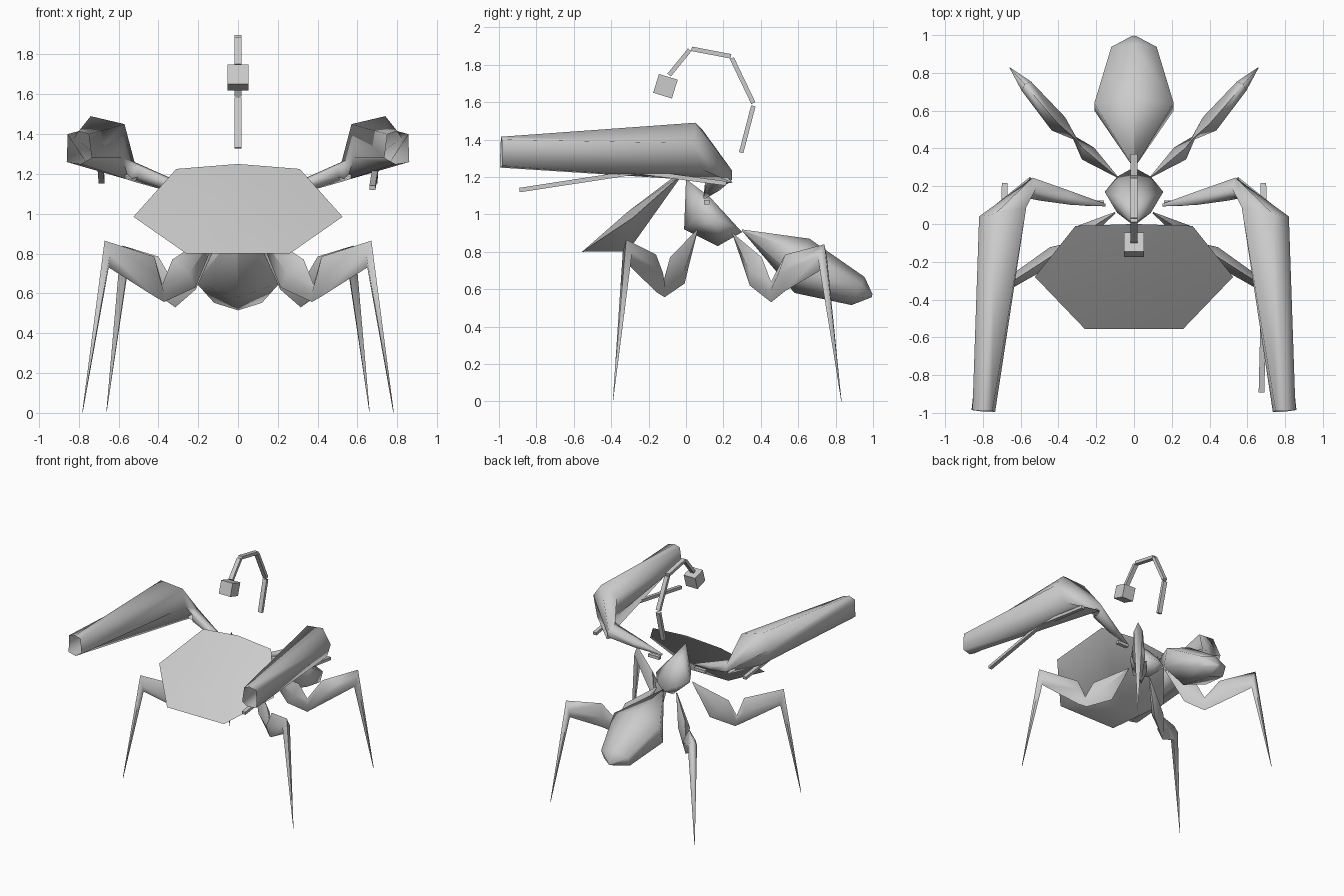
import bpy, bmesh, math
from mathutils import Vector, Matrix

cube = bpy.data.objects.get("Cube")
if cube:
    bpy.data.objects.remove(cube, do_unlink=True)

grey = bpy.data.materials.new("plain_grey")
grey.use_nodes = True
grey.diffuse_color = (0.6, 0.6, 0.6, 1)
grey.node_tree.nodes["Principled BSDF"].inputs["Base Color"].default_value = (0.6, 0.6, 0.6, 1)


def finish(name, bm, angle):
    bmesh.ops.recalc_face_normals(bm, faces=bm.faces)
    mesh = bpy.data.meshes.new(name)
    bm.to_mesh(mesh)
    bm.free()
    mesh.materials.append(grey)
    mesh.shade_smooth()
    mesh.set_sharp_from_angle(angle=math.radians(angle))
    obj = bpy.data.objects.new(name, mesh)
    bpy.context.collection.objects.link(obj)
    return obj


def hull(name, points):
    """Convex body from half its points; the other half is mirrored in x."""
    bm = bmesh.new()
    for x, y, z in points:
        bm.verts.new((x, y, z))
        if x:
            bm.verts.new((-x, y, z))
    bmesh.ops.convex_hull(bm, input=bm.verts)
    return finish(name, bm, 100)


def loft(name, rings, side=1, open_end=False, angle=55):
    """Skin a row of equal-sized rings; a side of -1 mirrors it in x."""
    bm = bmesh.new()
    rows = [[bm.verts.new((p[0] * side, p[1], p[2])) for p in r] for r in rings]
    n = len(rows[0])
    for a, b in zip(rows, rows[1:]):
        for i in range(n):
            j = (i + 1) % n
            bm.faces.new((a[i], a[j], b[j], b[i]))
    bm.faces.new(rows[0])
    if not open_end:
        bm.faces.new(rows[-1])
    bmesh.ops.remove_doubles(bm, verts=bm.verts, dist=0.0005)
    return finish(name, bm, angle)


def rod(name, a, b, width=0.03, depth=0.024):
    """Thin square bar between two points."""
    a, b = Vector(a), Vector(b)
    d = (b - a).normalized()
    u = Vector((1, 0, 0)) if abs(d.x) < 0.9 else Vector((0, 1, 0))
    v = d.cross(u).normalized()
    u = v.cross(d)
    ring = [u * sx * width / 2 + v * sy * depth / 2
            for sx, sy in ((-1, -1), (1, -1), (1, 1), (-1, 1))]
    return loft(name, [[p + r for r in ring] for p in (a, b)], angle=30)


# Shield-like head with a gently domed front
hull("head", [(0, 0, 1.25), (0.31, -0.01, 1.225), (0.525, -0.28, 0.985),
              (0.26, -0.556, 0.80), (0.17, -0.31, 0.803), (0.14, -0.31, 1.015)])

# Thorax
hull("thorax", [(0, 0, 1.19), (0, -0.01, 0.92), (0.155, 0.17, 0.97), (0.09, 0.25, 0.94),
                (0.09, 0.06, 1.0), (0, 0.17, 0.83), (0, 0.30, 0.905), (0.04, 0.13, 1.09)])


# Abdomen, lofted from (y, z, half width, half height, lean) stations
def hexagon(y, z, w, h, lean):
    angles = [math.tau * k / 6 + math.pi / 6 for k in range(6)]
    return [(w * math.cos(t) / math.cos(math.pi / 6), y + lean * math.sin(t),
             z + h * math.sin(t)) for t in angles]


loft("abdomen", [hexagon(0.30, 0.915, 0.004, 0.004, 0),
                 hexagon(0.62, 0.725, 0.21, 0.145, 0.04),
                 hexagon(0.92, 0.59, 0.12, 0.075, 0.035),
                 hexagon(0.995, 0.565, 0.01, 0.008, 0.002)], angle=100)


# Legs: stations of (x, y, top z, bottom z, half thickness, bottom set-back)
front_leg = [(0.10, 0.06, 0.92, 0.91, 0.004, 0), (0.33, -0.085, 0.77, 0.63, 0.045, 0.14),
             (0.38, -0.12, 0.645, 0.557, 0.01, 0.01), (0.42, -0.16, 0.785, 0.585, 0.045, 0),
             (0.67, -0.32, 0.865, 0.73, 0.03, 0.025), (0.78, -0.39, 0.02, 0.0, 0.001, 0)]
rear_leg = [(0.09, 0.25, 0.90, 0.89, 0.004, 0), (0.275, 0.405, 0.77, 0.62, 0.045, 0.09),
            (0.315, 0.455, 0.64, 0.53, 0.01, 0), (0.40, 0.53, 0.785, 0.59, 0.05, 0),
            (0.58, 0.74, 0.84, 0.70, 0.035, 0.03), (0.66, 0.83, 0.02, 0.0, 0.001, 0)]


def leg(name, stations, side):
    run = (Vector(stations[-1][:2]) - Vector(stations[0][:2])).normalized()
    nx, ny = -run.y, run.x
    rings = []
    for x, y, top, bottom, t, back in stations:
        mid = (top + bottom) / 2
        mx, my = x - run.x * back / 2, y - run.y * back / 2
        rings.append([(x, y, top), (mx + nx * t, my + ny * t, mid),
                      (x - run.x * back, y - run.y * back, bottom),
                      (mx - nx * t, my - ny * t, mid)])
    loft(name, rings, side, angle=75)


# Arms: shoulder, slim upper arm, broad elbow and open forearm end
def ring_around(c, rx, ry, rz):
    return [(c[0] + rx * math.sin(t), c[1] + ry * math.sin(t), c[2] + rz * math.cos(t))
            for t in (math.tau * k / 6 for k in range(6))]


arm = [ring_around((0.15, 0.10, 1.09), 0.0, -0.008, 0.008),
       ring_around((0.34, 0.14, 1.145), -0.01, -0.045, 0.035),
       ring_around((0.52, 0.185, 1.21), -0.02, -0.07, 0.05),
       [(0.57, 0.09, 1.45), (0.58, 0.14, 1.28), (0.55, 0.25, 1.17),
        (0.75, 0.09, 1.24), (0.82, 0.04, 1.38), (0.74, 0.05, 1.49)],
       [(0.75, -0.99, 1.40), (0.735, -0.995, 1.28), (0.79, -0.995, 1.25),
        (0.86, -0.985, 1.26), (0.855, -0.985, 1.40), (0.80, -0.99, 1.415)]]

for side, word in ((1, "left"), (-1, "right")):
    leg("front_leg_" + word, front_leg, side)
    leg("rear_leg_" + word, rear_leg, side)
    loft("arm_" + word, arm, side, open_end=True, angle=110)
    rod("arm_rod_" + word, (0.685 * side, 0.215, 1.165), (0.69 * side, -0.27, 1.23))
    rod("shoulder_pin_" + word, (0.16 * side, 0.11, 1.065), (0.26 * side, 0.11, 1.065))

# Long forward rod on the left arm only
rod("arm_rod_tip_left", (0.69, -0.27, 1.225), (0.675, -0.89, 1.13))

# Floating curved stalk of separate bars
stalk = [((0.295, 1.33), (0.36, 1.58)), ((0.36, 1.595), (0.245, 1.835)),
         ((0.24, 1.845), (0.03, 1.885)), ((0.02, 1.88), (-0.09, 1.745))]
for i, (a, b) in enumerate(stalk):
    rod(f"stalk_bar_{i + 1}", (0, *a), (0, *b), 0.035)

# Tilted block hanging from the stalk
bm = bmesh.new()
bmesh.ops.create_cube(bm, size=0.105, matrix=Matrix.Translation((0, -0.11, 1.685))
                      @ Matrix.Rotation(-0.3, 4, "X"))
finish("stalk_block", bm, 30)
